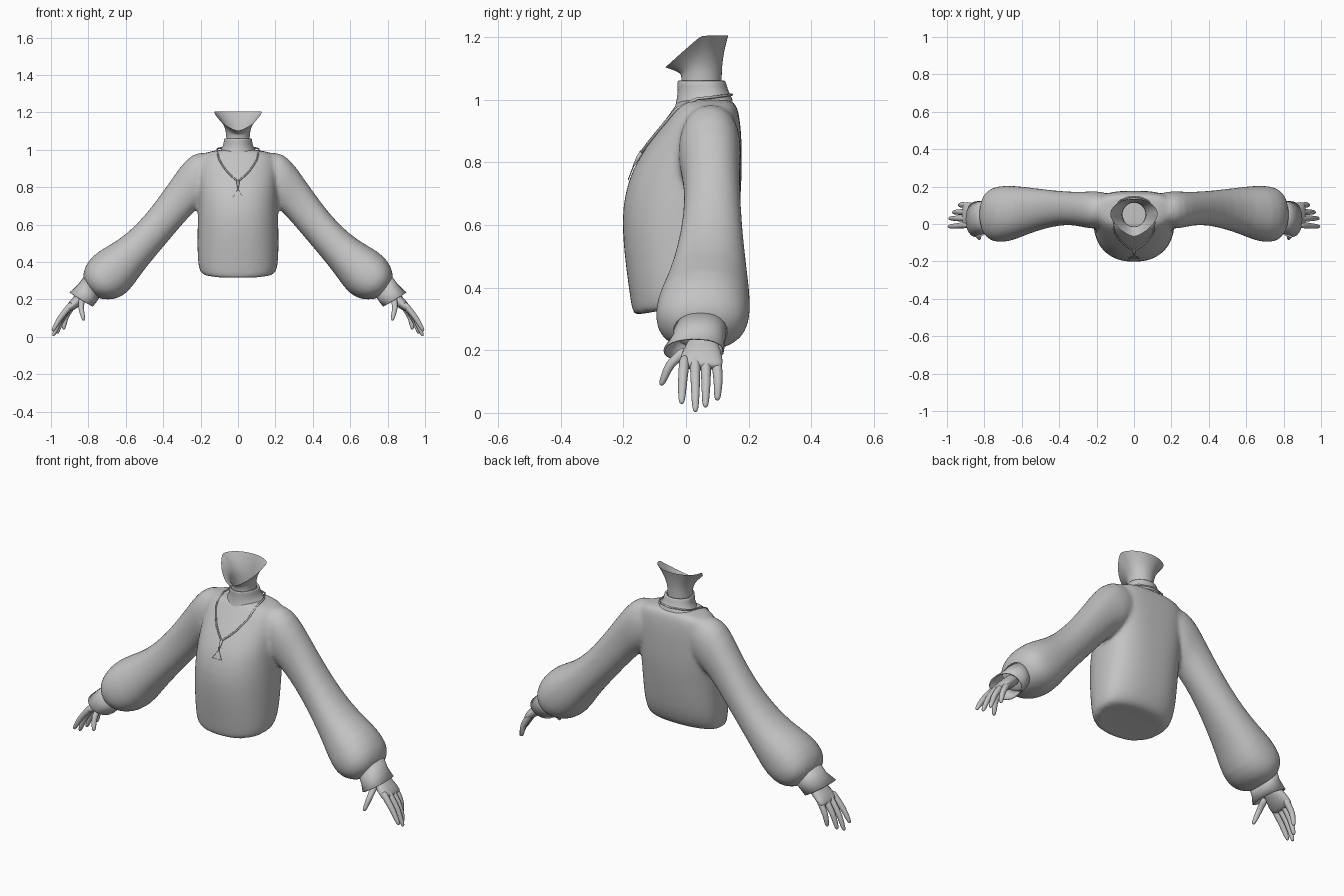
import bpy, bmesh, math
from mathutils import Vector
from mathutils.bvhtree import BVHTree

if "Cube" in bpy.data.objects:
    bpy.data.objects.remove(bpy.data.objects["Cube"])

grey = bpy.data.materials.new("soft_grey")
grey.diffuse_color = (0.55, 0.55, 0.55, 1)
grey.use_nodes = True
grey.node_tree.nodes["Principled BSDF"].inputs["Base Color"].default_value = grey.diffuse_color


def loft(name, rings, cap_start=False, cap_end=False, mirror=False, subsurf=0, thick=0, loop=False):
    """Skin a list of closed point rings."""
    bm = bmesh.new()
    vs = [[bm.verts.new(p) for p in r] for r in rings]
    n = len(vs[0])
    pairs = list(zip(vs, vs[1:])) + ([(vs[-1], vs[0])] if loop else [])
    for a, b in pairs:
        for i in range(n):
            j = (i + 1) % n
            bm.faces.new((a[i], a[j], b[j], b[i]))
    for on, ring in ((cap_start, vs[0]), (cap_end, vs[-1])):
        if on:
            mid = bm.verts.new(sum((v.co for v in ring), Vector()) / n)
            for i in range(n):
                bm.faces.new((ring[i], ring[(i + 1) % n], mid))
    bmesh.ops.recalc_face_normals(bm, faces=bm.faces)
    me = bpy.data.meshes.new(name)
    bm.to_mesh(me)
    bm.free()
    me.materials.append(grey)
    ob = bpy.data.objects.new(name, me)
    bpy.context.collection.objects.link(ob)
    if mirror:
        ob.modifiers.new("mirror", 'MIRROR').use_mirror_merge = False
    if thick:
        ob.modifiers.new("thickness", 'SOLIDIFY').thickness = thick
    if subsurf:
        m = ob.modifiers.new("smooth", 'SUBSURF')
        m.levels = m.render_levels = subsurf
    me.shade_smooth()
    return ob


def blend(name, parts, voxel):
    """Fuse overlapping closed parts into one softly blended skin."""
    dg = bpy.context.evaluated_depsgraph_get()
    bm = bmesh.new()
    for ob in parts:
        ev = ob.evaluated_get(dg)
        bm.from_mesh(ev.to_mesh())
        ev.to_mesh_clear()
    me = bpy.data.meshes.new(name)
    bm.to_mesh(me)
    bm.free()
    me.materials.clear()
    me.materials.append(grey)
    for ob in parts:
        bpy.data.objects.remove(ob)
    ob = bpy.data.objects.new(name, me)
    bpy.context.collection.objects.link(ob)
    m = ob.modifiers.new("fuse", 'REMESH')
    m.mode, m.voxel_size, m.use_smooth_shade = 'VOXEL', voxel, True
    m = ob.modifiers.new("soften", 'SMOOTH')
    m.factor, m.iterations = 0.5, 8


def power(v, n):
    return math.copysign(abs(v) ** (2 / n), v)


def body_ring(z, rx, y0, y1, tilt=0, back=3.0, n=40, front=2.3):
    """Rounded front, flatter back; tilt raises the back edge."""
    yc, pts = y0 + (y1 - y0) * 0.6, []
    for i in range(n):
        a = 2 * math.pi * i / n
        c, s = math.cos(a), math.sin(a)
        e = front if s < 0 else back
        y = yc + power(s, e) * ((yc - y0) if s < 0 else (y1 - yc))
        pts.append(Vector((rx * power(c, e), y, z + tilt * (y - y0) / (y1 - y0))))
    return pts


def arm_ring(ux, uz, lx, lz, y0, y1, n=24, e=2.2):
    """Oval section between an upper and a lower outline point."""
    c = Vector(((ux + lx) / 2, (y0 + y1) / 2, (uz + lz) / 2))
    u = Vector(((ux - lx) / 2, 0, (uz - lz) / 2))
    w = Vector((0, (y1 - y0) / 2, 0))
    return [c + u * power(math.cos(2 * math.pi * i / n), e) + w * power(math.sin(2 * math.pi * i / n), e)
            for i in range(n)]


def tube(name, path, radii, n=10, loop=False, **kw):
    path = [Vector(p) for p in path]
    rings, m = [], len(path)
    for i, p in enumerate(path):
        a = path[i - 1] if (i or loop) else p
        b = path[(i + 1) % m] if (i < m - 1 or loop) else p
        t = (b - a).normalized()
        u = t.cross(Vector((0.1, 1, 0.05))).normalized()
        w = t.cross(u)
        r = radii[i] if isinstance(radii, (list, tuple)) else radii
        rings.append([p + (u * math.cos(2 * math.pi * k / n) + w * math.sin(2 * math.pi * k / n)) * r
                      for k in range(n)])
    return loft(name, rings, not loop, not loop, loop=loop, **kw)


# sweater body
torso = loft("torso", [body_ring(*r) for r in (
    (0.318, 0.150, -0.140, 0.04, 0.03, 2.2), (0.307, 0.188, -0.167, 0.08, 0.04, 2.2),
    (0.335, 0.209, -0.174, 0.11, 0.03, 2.3), (0.42, 0.217, -0.186, 0.138, 0.01, 2.4),
    (0.52, 0.217, -0.199, 0.155, 0, 2.5), (0.62, 0.216, -0.205, 0.168, 0, 2.6),
    (0.70, 0.213, -0.196, 0.176, 0, 2.8), (0.77, 0.212, -0.174, 0.178), (0.83, 0.213, -0.140, 0.178),
    (0.89, 0.215, -0.099, 0.177), (0.945, 0.213, -0.060, 0.171), (0.98, 0.190, -0.034, 0.163),
    (0.995, 0.135, -0.025, 0.15), (1.0, 0.085, -0.02, 0.138))], True, True, subsurf=1)
skin = BVHTree.FromPolygons([v.co for v in torso.data.vertices],
                            [tuple(p.vertices) for p in torso.data.polygons])

# puffed sleeves running into the flared cuffs
sleeves = loft("sleeves", [arm_ring(*r) for r in (
    (0.10, 0.965, 0.13, 0.78, 0.02, 0.16), (0.20, 0.998, 0.19, 0.70, -0.028, 0.178),
    (0.275, 0.958, 0.225, 0.68, -0.024, 0.174), (0.35, 0.85, 0.285, 0.615, -0.005, 0.172),
    (0.445, 0.715, 0.37, 0.515, -0.008, 0.178), (0.535, 0.605, 0.455, 0.415, -0.03, 0.188),
    (0.645, 0.51, 0.53, 0.32, -0.06, 0.2), (0.755, 0.458, 0.59, 0.228, -0.096, 0.208),
    (0.815, 0.39, 0.665, 0.195, -0.102, 0.202), (0.83, 0.335, 0.725, 0.2, -0.07, 0.172),
    (0.825, 0.295, 0.76, 0.21, -0.03, 0.125), (0.81, 0.28, 0.765, 0.22, 0, 0.11))],
    True, True, mirror=True, subsurf=1)
blend("sweater", [torso, sleeves], 0.011)
loft("cuffs", [arm_ring(*r) for r in (
    (0.825, 0.32, 0.742, 0.21, -0.04, 0.135), (0.855, 0.28, 0.755, 0.188, -0.045, 0.123),
    (0.9, 0.238, 0.776, 0.161, -0.072, 0.122))], mirror=True, thick=0.006)

# turtleneck collar with a rolled lip
loft("collar", [body_ring(z, rx, y0, y1, t, 2, 32, 2) for z, rx, y0, y1, t in (
    (0.975, 0.105, -0.036, 0.15, 0.02), (1.0, 0.086, -0.03, 0.143, 0.015), (1.03, 0.077, -0.026, 0.134, 0),
    (1.056, 0.076, -0.029, 0.128, 0), (1.063, 0.071, -0.025, 0.123, 0), (1.055, 0.063, -0.017, 0.115, 0))],
    subsurf=1)

# neck flaring to the open, pointed jaw rim
N = 32
base, rim = [], []
for i in range(N):
    a = 2 * math.pi * i / N
    c, s = math.cos(a), math.sin(a)
    e = 2 if s > 0 else 1.5
    base.append(Vector((0.062 * c, 0.05 + 0.064 * s, 1.075)))
    rim.append(Vector((0.128 * power(c, e), 0.05 + power(s, e) * (0.117 if s < 0 else 0.085),
                       1.204 - 0.102 * max(0, -s) ** 1.4)))
rings = [[Vector((p.x, p.y, 0.99)) for p in base], base]
for t in (0.25, 0.5, 0.75, 1):
    k = t ** 1.9
    rings.append([Vector((b.x + (r.x - b.x) * k, b.y + (r.y - b.y) * k, b.z + (r.z - b.z) * t))
                  for b, r in zip(base, rim)])
loft("neck", rings, subsurf=1)

# hands
loft("palms", [arm_ring(*r, n=16) for r in (
    (0.825, 0.268, 0.785, 0.215, 0.012, 0.095), (0.877, 0.218, 0.835, 0.172, -0.012, 0.114),
    (0.912, 0.178, 0.877, 0.142, -0.026, 0.12), (0.922, 0.155, 0.9, 0.135, -0.022, 0.116))],
    True, True, mirror=True, subsurf=1)
for name, root, mid, tip in (
        ("index_fingers", (0.888, -0.004, 0.178), (0.952, -0.011, 0.1), (0.992, -0.014, 0.03)),
        ("middle_fingers", (0.89, 0.029, 0.178), (0.952, 0.03, 0.092), (0.988, 0.03, 0.004)),
        ("ring_fingers", (0.886, 0.063, 0.178), (0.942, 0.064, 0.095), (0.967, 0.062, 0.018)),
        ("little_fingers", (0.878, 0.096, 0.178), (0.922, 0.103, 0.105), (0.933, 0.1, 0.04)),
        ("thumbs", (0.835, 0.0, 0.2), (0.84, -0.052, 0.155), (0.825, -0.08, 0.088))):
    a, b, c = Vector(root), Vector(mid), Vector(tip)
    tube(name, [a, a.lerp(b, 0.5), b, b.lerp(c, 0.5), b.lerp(c, 0.9), c],
         [0.018, 0.0175, 0.0155, 0.0135, 0.0105, 0.005], mirror=True, subsurf=1)


def on_chest(x, z, lift=0.004):
    hit = skin.ray_cast(Vector((x, -1, z)), Vector((0, 1, 0)))[0]
    return Vector((x, (hit.y if hit else 0) - lift, z))


# necklace laid onto the chest
half = [(0.012, 0.84), (0.035, 0.86), (0.06, 0.885), (0.085, 0.92), (0.102, 0.95), (0.107, 0.972)]
right = [on_chest(x, z) for x, z in half] + [Vector(p) for p in (
    (0.112, 0.035, 1.003), (0.105, 0.08, 1.007), (0.075, 0.125, 1.013))]
left = [Vector((-p.x, p.y, p.z)) for p in reversed(right)]
tube("necklace_chain", [on_chest(0, 0.83)] + right + [Vector((0, 0.146, 1.016))] + left,
     0.0045, 6, loop=True)

# pendant: drop and triangle outline
tube("pendant_drop", [on_chest(0, 0.835), on_chest(0, 0.815), on_chest(0, 0.785)], [0.007, 0.007, 0.002], 6)
tube("pendant_triangle", [on_chest(0, 0.79), on_chest(0.028, 0.745), on_chest(-0.028, 0.745)],
     0.0018, 6, loop=True)
